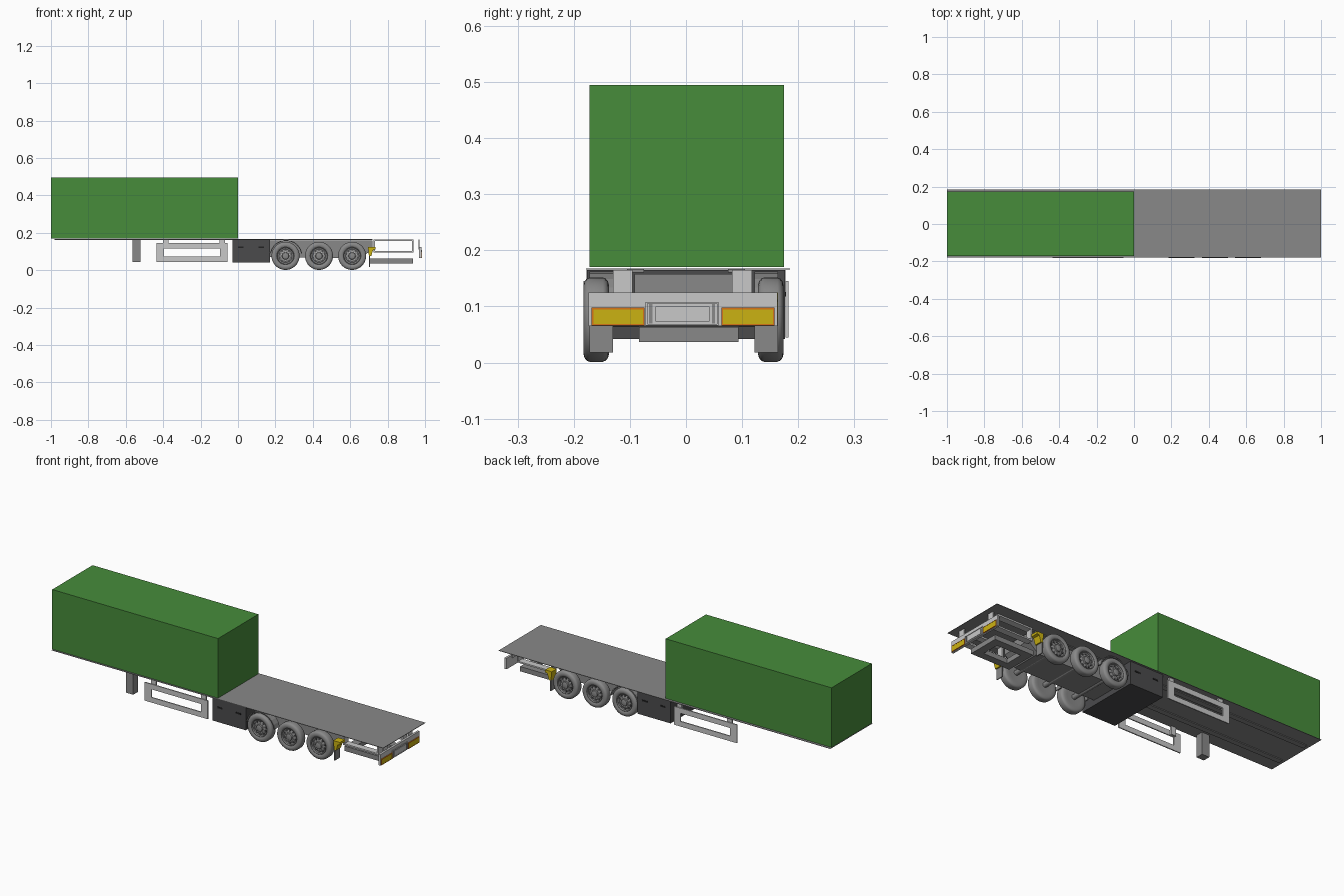
import bpy, bmesh, math
from mathutils import Matrix, Vector

if "Cube" in bpy.data.objects:
    bpy.data.objects.remove(bpy.data.objects["Cube"])


def mat(name, r, g, b):
    m = bpy.data.materials.new(name)
    m.diffuse_color = (r, g, b, 1)
    m.use_nodes = True
    m.node_tree.nodes["Principled BSDF"].inputs["Base Color"].default_value = m.diffuse_color
    return m


GREEN = mat("container green", 0.063, 0.262, 0.043)
GREY = mat("mid grey", 0.25, 0.25, 0.25)
LIGHT = mat("light grey", 0.58, 0.58, 0.58)
DARK = mat("dark grey", 0.07, 0.07, 0.073)
BLACK = mat("black", 0.015, 0.015, 0.015)
YELLOW = mat("lamp yellow", 0.6, 0.45, 0.006)
ORANGE = mat("lamp orange", 0.68, 0.17, 0.008)


def finish(bm, name, m):
    bmesh.ops.recalc_face_normals(bm, faces=bm.faces)
    me = bpy.data.meshes.new(name)
    bm.to_mesh(me)
    bm.free()
    me.materials.append(m)
    ob = bpy.data.objects.new(name, me)
    bpy.context.collection.objects.link(ob)
    return ob


def boxes(name, m, *spans):
    """One object from (x0, x1, y0, y1, z0, z1) boxes."""
    bm = bmesh.new()
    for x0, x1, y0, y1, z0, z1 in spans:
        mx = Matrix.Translation(((x0 + x1) / 2, (y0 + y1) / 2, (z0 + z1) / 2)) @ \
            Matrix.Diagonal((x1 - x0, y1 - y0, z1 - z0, 1))
        bmesh.ops.create_cube(bm, size=1, matrix=mx)
    return finish(bm, name, m)


def frame_xz(x0, x1, z0, z1, y0, y1, tx, tz):
    """Four bars making an upright rectangular frame facing y."""
    return [(x0, x1, y0, y1, z0, z0 + tz), (x0, x1, y0, y1, z1 - tz, z1),
            (x0, x0 + tx, y0, y1, z0 + tz, z1 - tz), (x1 - tx, x1, y0, y1, z0 + tz, z1 - tz)]


def frame_yz(y0, y1, z0, z1, x0, x1, t):
    return [(x0, x1, y0, y1, z0, z0 + t), (x0, x1, y0, y1, z1 - t, z1),
            (x0, x1, y0, y0 + t, z0 + t, z1 - t), (x0, x1, y1 - t, y1, z0 + t, z1 - t)]


def extrude_xz(name, m, pts, y0, y1):
    """Profile in x/z swept along y."""
    bm = bmesh.new()
    f = bm.faces.new([bm.verts.new((x, y0, z)) for x, z in pts])
    r = bmesh.ops.extrude_face_region(bm, geom=[f])
    bmesh.ops.translate(bm, vec=(0, y1 - y0, 0),
                        verts=[v for v in r["geom"] if isinstance(v, bmesh.types.BMVert)])
    return finish(bm, name, m)


def lathe(name, m, profile, x, y, z, side, steps=40):
    """Spin (radius, depth) points about the wheel axle; depth runs inward."""
    bm = bmesh.new()
    vs = [bm.verts.new((r, -side * -d * -1, 0)) for r, d in profile]
    es = [bm.edges.new(p) for p in zip(vs, vs[1:])]
    bmesh.ops.spin(bm, geom=vs + es, cent=(0, 0, 0), axis=(0, 1, 0),
                   angle=math.tau, steps=steps)
    bmesh.ops.remove_doubles(bm, verts=bm.verts, dist=1e-5)
    bmesh.ops.translate(bm, vec=(x, y, z), verts=bm.verts)
    ob = finish(bm, name, m)
    bpy.context.view_layer.objects.active = ob
    ob.select_set(True)
    bpy.ops.object.shade_smooth_by_angle(angle=math.radians(35))
    ob.select_set(False)
    return ob


def ring_of_cylinders(name, m, x, y, z, ring, radius, depth, n):
    bm = bmesh.new()
    for i in range(n):
        a = math.tau * (i + 0.5) / n
        mx = Matrix.Translation((x + ring * math.cos(a), y, z + ring * math.sin(a))) @ \
            Matrix.Rotation(math.pi / 2, 4, 'X')
        bmesh.ops.create_cone(bm, cap_ends=True, segments=10, radius1=radius,
                              radius2=radius, depth=depth, matrix=mx)
    return finish(bm, name, m)


# Cargo container and flat deck
boxes("container", GREEN, (-1, 0, -0.172, 0.175, 0.170, 0.495))
boxes("deck", GREY, (-1, 1, -0.178, 0.185, 0.1655, 0.168))
boxes("under_deck_rails", GREY, *[(-0.98, 0.72, y - 0.015, y + 0.015, 0.161, 0.1655)
                                  for y in (-0.09, 0.09)])

# Landing leg
boxes("landing_leg", GREY, (-0.565, -0.52, -0.16, -0.12, 0.045, 0.165))

# Side guards with hanger posts
for side, y in (("front", -0.180), ("back", 0.180)):
    y0, y1 = y - 0.003, y + 0.003
    boxes(side + "_side_guard", LIGHT,
          *frame_xz(-0.435, -0.055, 0.045, 0.145, y0, y1, 0.04, 0.028))
    inner = y - math.copysign(0.008, y)
    boxes(side + "_guard_posts", LIGHT,
          *[(x, x + 0.028, inner - 0.005, inner + 0.005, 0.12, 0.165) for x in (-0.40, -0.098)])

# Full-width storage box with latches
boxes("storage_box", DARK, (-0.03, 0.17, -0.176, 0.176, 0.042, 0.165))
boxes("storage_latches", BLACK, *[(x, x + 0.03, s * 0.177 - 0.001, s * 0.177 + 0.001, 0.118, 0.126)
                                  for x in (0.0, 0.11) for s in (-1, 1)])

# Chassis body between the wheels
extrude_xz("chassis_body", GREY, [(0.17, 0.07), (0.66, 0.065), (0.72, 0.115), (0.72, 0.158),
                                  (0.17, 0.158)], -0.092, 0.082)

# Wheels: tyre, dished rim, hub, rim holes and bolts
R, ZC, W = 0.075, 0.0765, 0.046
tyre = [(0.047, 0.004), (0.052, 0.001), (0.060, 0), (0.068, 0.002), (0.073, 0.006), (R, 0.011),
        (R, W - 0.011), (0.073, W - 0.006), (0.068, W - 0.002), (0.060, W), (0.045, W), (0, W - 0.004)]
rim = [(0.047, 0.004), (0.045, 0.003), (0.043, 0.012), (0.036, 0.014), (0.026, 0.009),
       (0.019, 0.009), (0.017, 0.002), (0.011, 0.0), (0, 0.0)]
for side, face_y, s in (("front", -0.183, 1), ("back", 0.174, -1)):
    for i, x in enumerate((0.254, 0.433, 0.610)):
        tag = f"{side}_wheel_{i + 1}"
        lathe(tag + "_tyre", GREY, tyre, x, face_y, ZC, -s)
        lathe(tag + "_rim", GREY, rim, x, face_y, ZC, -s)
        ring_of_cylinders(tag + "_rim_holes", DARK, x, face_y + s * 0.012, ZC, 0.0335, 0.0058, 0.004, 10)
        ring_of_cylinders(tag + "_bolts", LIGHT, x, face_y + s * 0.008, ZC, 0.0225, 0.0026, 0.006, 10)

# Axles
for i, x in enumerate((0.254, 0.433, 0.610)):
    bm = bmesh.new()
    bmesh.ops.create_cone(bm, cap_ends=True, segments=16, radius1=0.013, radius2=0.013, depth=0.27,
                          matrix=Matrix.Translation((x, -0.004, ZC)) @ Matrix.Rotation(math.pi / 2, 4, 'X'))
    finish(bm, f"axle_{i + 1}", GREY)

# Curved mudguards over the first axle, yellow guards and flaps behind the last
arc = [math.radians(a) for a in range(10, 171, 16)]
profile = [(0.257 + 0.087 * math.cos(a), 0.076 + 0.086 * math.sin(a)) for a in arc]
profile += [(0.257 + 0.082 * math.cos(a), 0.076 + 0.081 * math.sin(a)) for a in reversed(arc)]
for side, y0, y1 in (("front", -0.172, -0.130), ("back", 0.122, 0.164)):
    extrude_xz(side + "_mudguard", GREY, profile, y0, y1)
    extrude_xz(side + "_rear_guard", YELLOW,
               [(0.695, 0.125), (0.735, 0.125), (0.735, 0.112), (0.722, 0.108), (0.712, 0.075),
                (0.700, 0.075)], y0, y1)
    boxes(side + "_mud_flap", GREY, (0.700, 0.705, y0, y1, 0.018, 0.08))

# Rear side frames and the low square carrier
for side, y0, y1 in (("front", -0.130, -0.095), ("back", 0.082, 0.118)):
    boxes(side + "_rear_frame", LIGHT, *frame_xz(0.725, 0.938, 0.094, 0.165, y0, y1, 0.008, 0.008))
boxes("low_carrier", GREY,
      (0.70, 0.745, -0.084, 0.094, 0.037, 0.063), (0.89, 0.935, -0.084, 0.094, 0.037, 0.063),
      (0.745, 0.89, -0.084, -0.044, 0.037, 0.063), (0.745, 0.89, 0.054, 0.094, 0.037, 0.063))

# Rear bumper with hangers
boxes("bumper", LIGHT, (0.968, 0.980, -0.174, 0.163, 0.065, 0.125))
boxes("bumper_hangers", LIGHT, *[(0.964, 0.970, y0, y1, 0.11, 0.165)
                                 for y0, y1 in ((-0.130, -0.095), (0.082, 0.118))])

# Tail lamps with orange edging
for side, y0, y1 in (("left", -0.166, -0.076), ("right", 0.065, 0.156)):
    boxes(side + "_tail_lamp", YELLOW, (0.979, 0.984, y0, y1, 0.068, 0.096))
    boxes(side + "_lamp_edging", ORANGE,
          *frame_yz(y0 - 0.002, y1 + 0.002, 0.066, 0.098, 0.979, 0.9845, 0.003))

# Blank plate holder
boxes("plate_holder", LIGHT, *frame_yz(-0.072, 0.058, 0.066, 0.108, 0.979, 0.983, 0.003))
boxes("plate_panel", LIGHT, (0.979, 0.983, -0.054, 0.042, 0.073, 0.100))
boxes("plate_side_slots", GREY, *[(0.979, 0.982, y, y + 0.006, 0.070, 0.104) for y in (-0.066, 0.046)])
